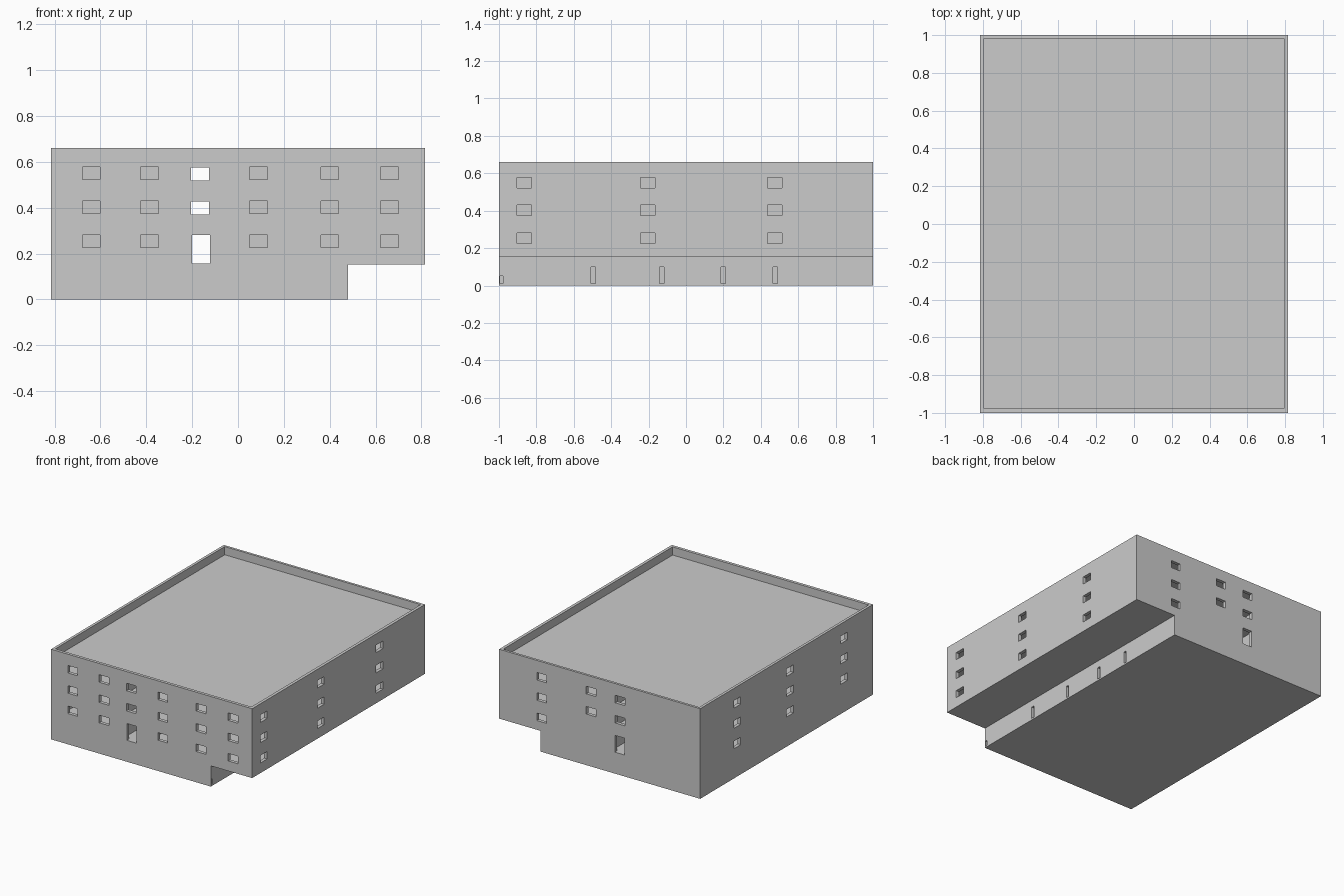
import bpy, bmesh

if "Cube" in bpy.data.objects:
    bpy.data.objects.remove(bpy.data.objects["Cube"])


def boxes(name, spans):
    """One mesh made of boxes, each given as (x0, x1, y0, y1, z0, z1)."""
    bm = bmesh.new()
    for x0, x1, y0, y1, z0, z1 in spans:
        made = bmesh.ops.create_cube(bm, size=1)["verts"]
        for v in made:
            v.co = ((x0 + x1) / 2 + v.co.x * (x1 - x0),
                    (y0 + y1) / 2 + v.co.y * (y1 - y0),
                    (z0 + z1) / 2 + v.co.z * (z1 - z0))
    mesh = bpy.data.meshes.new(name)
    bm.to_mesh(mesh)
    bm.free()
    ob = bpy.data.objects.new(name, mesh)
    bpy.context.collection.objects.link(ob)
    return ob


def cut(target, name, spans):
    """Subtract boxes from the target and discard the cutter."""
    cutter = boxes(name, spans)
    cutter.hide_render = True
    mod = target.modifiers.new(name, 'BOOLEAN')
    mod.operation = 'DIFFERENCE'
    mod.solver = 'EXACT'
    mod.object = cutter
    bpy.context.view_layer.objects.active = target
    bpy.ops.object.modifier_apply(modifier=name)
    bpy.data.objects.remove(cutter, do_unlink=True)


HX, HY = 0.815, 1.0
BOTTOM, TOP, ROOF = 0.152, 0.66, 0.60
WALL = 0.025
ROWS = (0.253, 0.402, 0.55)
W, H = 0.039, 0.0275          # half window size

# Upper block with sunken roof
building = boxes("building", [(-HX, HX, -HY, HY, BOTTOM, TOP)])
cut(building, "roof_recess", [(-HX + 0.02, HX - 0.022, -HY + 0.022, HY - 0.018, ROOF, TOP + 0.1)])

# Rooms on three storeys, with a corridor running front to back
rooms = []
for z0, z1 in ((0.157, 0.305), (0.32, 0.455), (0.47, 0.585)):
    rooms.append((-0.24, -0.09, -HY + WALL, HY - WALL, z0, z1))
    for x0, x1 in ((-HX + WALL, -0.255), (-0.075, HX - WALL)):
        for y0, y1 in ((-HY + WALL, -0.42), (-0.405, 0.17), (0.185, HY - WALL)):
            rooms.append((x0, x1, y0, y1, z0, z1))
cut(building, "rooms", rooms)


# Windows and doors
def on_end(side, x, z, hh=H):
    y = side * HY
    return (x - W, x + W, y - 0.04, y + 0.04, z - hh, z + hh)


def on_side(side, y, z):
    x = side * HX
    return (x - 0.04, x + 0.04, y - W, y + W, z - H, z + H)


openings = []
for z in ROWS:
    openings += [on_end(-1, x, z) for x in (-0.64, -0.386, 0.09, 0.40, 0.66)]
    openings.append(on_end(1, 0.47, z - 0.006))
    openings += [on_side(1, y, z) for y in (-0.865, -0.205, 0.475)]
    openings += [on_side(-1, y, z - 0.008) for y in (0.57, -0.04, -0.665)]
for z in ROWS[1:]:
    openings.append(on_end(1, 0.07, z))
    openings += [on_end(s, -0.165, z - 0.003) for s in (-1, 1)]
openings += [on_end(s, -0.162, 0.2185, 0.0615) for s in (-1, 1)]
cut(building, "openings", openings)

# Narrower ground storey with slots along its right side
base = boxes("base_storey", [(-HX, 0.48, -HY, HY, 0, BOTTOM)])
slots = [(0.45, 0.52, y - 0.012, y + 0.012, 0.012, 0.10) for y in (-0.495, -0.13, 0.20, 0.477)]
slots.append((0.45, 0.52, -0.995, -0.978, 0.012, 0.05))
cut(base, "slots", slots)
